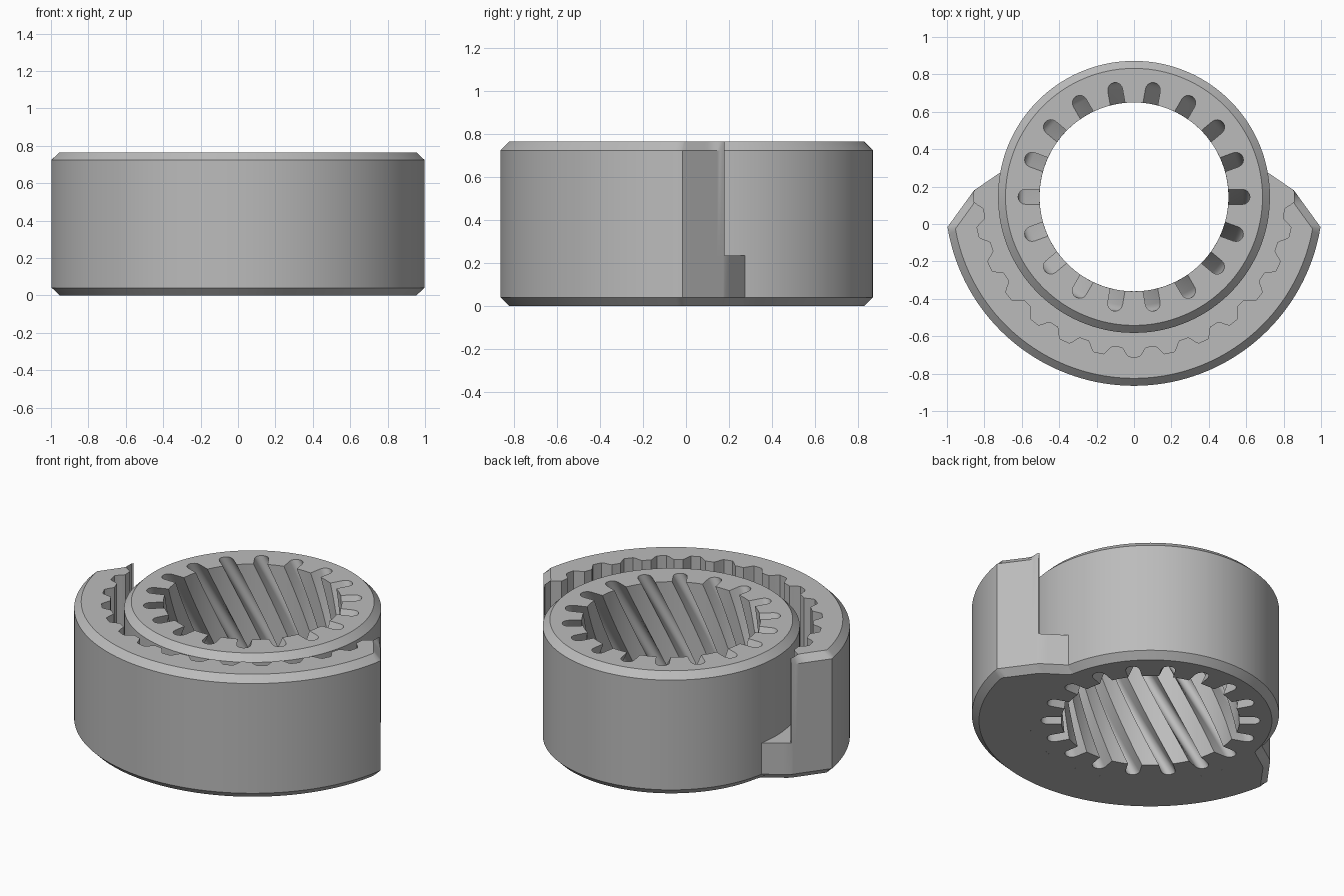
import bpy, bmesh, math
from mathutils import Vector

cube = bpy.data.objects.get("Cube")
if cube:
    bpy.data.objects.remove(cube, do_unlink=True)

HEIGHT, CHAMFER, FLOOR = 0.765, 0.04, 0.235
CENTRE_Y = 0.145
RING_R, BORE_R, JACKET_R = 0.727, 0.505, 1.01
SLOTS, TEETH = 18, 28
PITCH = 2 * math.pi / SLOTS

metal = bpy.data.materials.new("grey metal")
metal.use_nodes = True
metal.diffuse_color = (0.5, 0.5, 0.5, 1)
metal.node_tree.nodes["Principled BSDF"].inputs["Base Color"].default_value = (0.5, 0.5, 0.5, 1)


def loft(name, loops, shift=None, closed_loop=True, caps=False):
    """Skin a list of equal loops; shift closes the last loop on the first."""
    bm = bmesh.new()
    rows = [[bm.verts.new(p) for p in loop] for loop in loops]
    n = len(rows[0])
    pairs = [(a, b, 0) for a, b in zip(rows, rows[1:])]
    if shift is not None:
        pairs.append((rows[-1], rows[0], shift))
    for a, b, s in pairs:
        for j in range(n if closed_loop else n - 1):
            k = (j + 1) % n
            bm.faces.new((a[j], a[k], b[(k + s) % n], b[(j + s) % n]))
    if caps:
        bm.faces.new(rows[0])
        bm.faces.new(rows[-1])
    bmesh.ops.remove_doubles(bm, verts=bm.verts, dist=1e-5)
    bmesh.ops.recalc_face_normals(bm, faces=bm.faces)
    mesh = bpy.data.meshes.new(name)
    bm.to_mesh(mesh)
    bm.free()
    mesh.materials.append(metal)
    ob = bpy.data.objects.new(name, mesh)
    bpy.context.collection.objects.link(ob)
    bpy.ops.object.select_all(action='DESELECT')
    ob.select_set(True)
    bpy.context.view_layer.objects.active = ob
    bpy.ops.object.shade_smooth_by_angle(angle=math.radians(28))
    return ob


# Inner ring: bore with round-bottomed slots that twist by two pitches
half, tip = 0.04, 0.58
mouth = math.asin(half / BORE_R)
slot = [(-mouth, BORE_R)]
for i in range(9):
    th = -math.pi / 2 + math.pi * i / 8
    x, y = tip + half * math.cos(th), half * math.sin(th)
    slot.append((math.atan2(y, x), math.hypot(x, y)))
slot.append((mouth, BORE_R))
slot += [(mouth + (PITCH - 2 * mouth) * i / 4, BORE_R) for i in (1, 2, 3)]
bore = [(a + k * PITCH, r) for k in range(SLOTS) for a, r in slot]


def ring_loop(z, turn, radius=None):
    return [((radius or r) * math.cos(a + turn),
             CENTRE_Y + (radius or r) * math.sin(a + turn), z) for a, r in bore]


TWIST, STEPS = 2 * PITCH, 24
loops = [ring_loop(HEIGHT * k / STEPS, TWIST * k / STEPS) for k in range(STEPS + 1)]
for z, r in ((HEIGHT, RING_R - CHAMFER), (HEIGHT - CHAMFER, RING_R),
             (CHAMFER, RING_R), (0, RING_R - CHAMFER)):
    loops.append(ring_loop(z, TWIST, r))
loft("slotted_ring", loops, shift=2 * len(slot))

# Crescent jacket: angles run from the front, radii from the ring centre
corners = [Vector((1.0, -0.165)), Vector((0.855, 0.035)), Vector((0.72, 0.127))]
TIP, WALL_END, BASE_END = [math.atan2(c.x, -c.y) for c in corners]
BASE_END += 0.01


def outer_r(t, inset=0.0):
    """Outer arc cut by the two flat end facets."""
    u = Vector((math.sin(abs(t)), -math.cos(t)))
    r = JACKET_R - inset
    for p, q in zip(corners, corners[1:]):
        d = (q - p).normalized()
        n = Vector((d.y, -d.x))
        if n.dot(u) > 0.05:
            r = min(r, (n.dot(p) - inset) / n.dot(u))
    return max(r, RING_R - CHAMFER)


def tooth_r(t):
    """Rounded teeth on the inside of the wall."""
    return 0.83 + 0.025 * max(-1, min(1, 1.8 * math.cos(TEETH * t)))


def section(t, wall):
    root, o, o_in = RING_R - CHAMFER, outer_r(t), outer_r(t, CHAMFER)
    i = min(tooth_r(t), o - 0.004)
    prof = [(root, 0), (o_in, 0), (o, CHAMFER), (o, FLOOR)]
    if wall:
        prof += [(o, HEIGHT - CHAMFER), (max(i, o_in), HEIGHT), (i, HEIGHT), (i, FLOOR)]
    else:
        prof += [(o, FLOOR)] * 3 + [(i, FLOOR)]
    prof.append((root, FLOOR))
    return [(r * math.sin(t), CENTRE_Y - r * math.cos(t), z) for r, z in prof]


step = 2 * math.pi / TEETH / 14
count = int(WALL_END / step)
half_angles = sorted([k * step for k in range(1, count + 1)] + [TIP])
wall_angles = [-WALL_END] + [-a for a in reversed(half_angles)] + [0] + half_angles + [WALL_END]
ledge = [WALL_END + (BASE_END - WALL_END) * k / 4 for k in range(5)]
sections = [section(-t, False) for t in reversed(ledge)]
sections += [section(t, True) for t in wall_angles]
sections += [section(t, False) for t in ledge]
loft("toothed_crescent_jacket", sections, caps=True)
